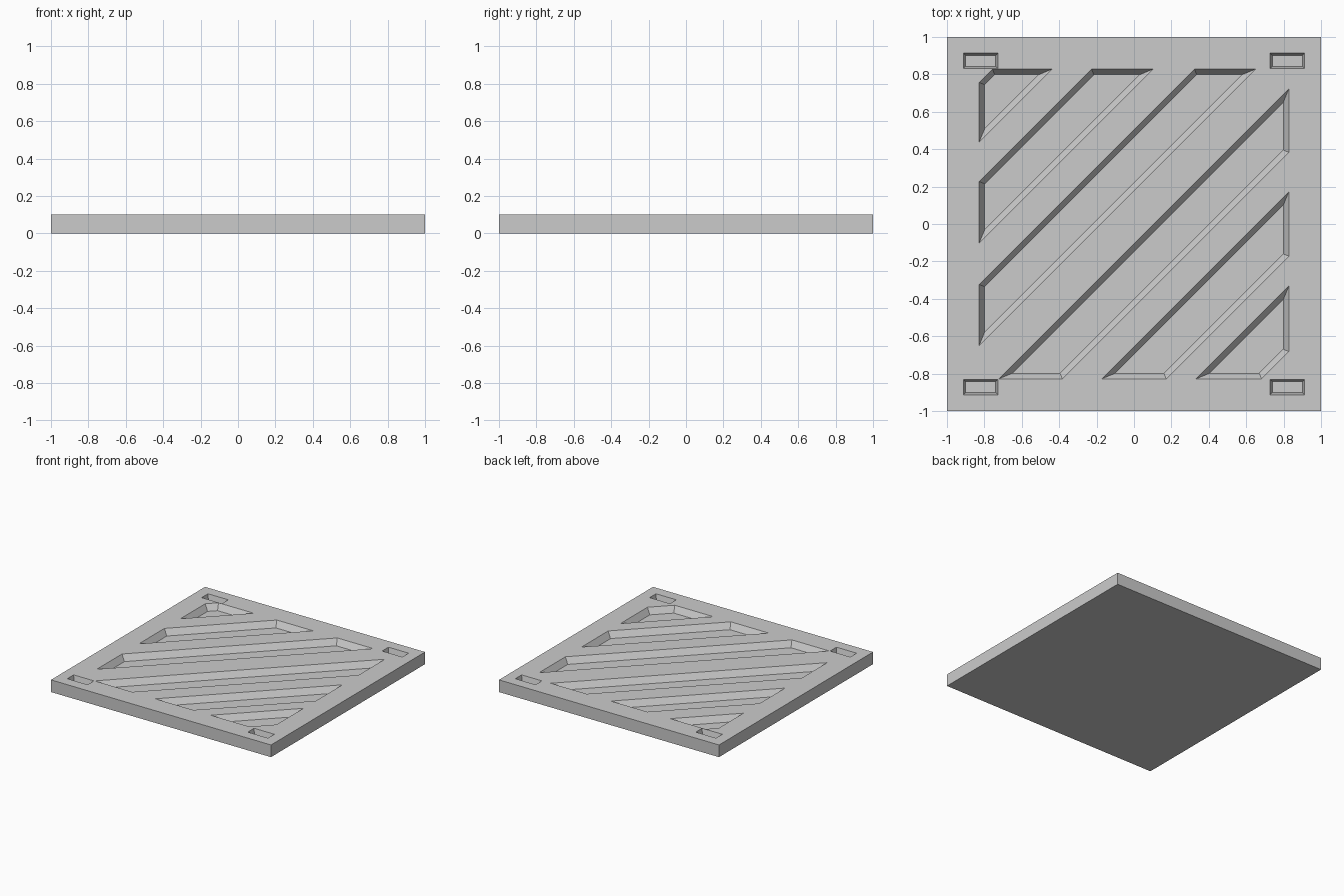
import bpy, bmesh

if "Cube" in bpy.data.objects:
    bpy.data.objects.remove(bpy.data.objects["Cube"])

TOP, DEPTH = 0.1, 0.05


def prism(bm, loops):
    """Closed solid through matching (points, z) loops, bottom to top."""
    rings = [[bm.verts.new((x, y, z)) for x, y in pts] for pts, z in loops]
    n = len(rings[0])
    bm.faces.new(rings[0][::-1])
    bm.faces.new(rings[-1])
    for a, b in zip(rings, rings[1:]):
        for i in range(n):
            j = (i + 1) % n
            bm.faces.new((a[i], a[j], b[j], b[i]))


def make(name, solids):
    bm = bmesh.new()
    for s in solids:
        prism(bm, s)
    bmesh.ops.recalc_face_normals(bm, faces=bm.faces)
    me = bpy.data.meshes.new(name)
    bm.to_mesh(me)
    bm.free()
    ob = bpy.data.objects.new(name, me)
    bpy.context.collection.objects.link(ob)
    return ob


def rect(cx, cy, w, h):
    return [(cx - w, cy - h), (cx + w, cy - h), (cx + w, cy + h), (cx - w, cy + h)]


def diagonal(c, h):
    """Ends of the line y - x = c inside a square of half size h."""
    return [(-h, c - h), (h - c, h)] if c > 0 else [(-h - c, -h), (h, h + c)]


def band(lo, hi, inset):
    h, d = 0.828 - inset, inset * 1.414
    return diagonal(lo + d, h) + diagonal(hi - d, h)[::-1]


# diagonal grooves with sloping walls
grooves = [(1.265, 1.585), (0.725, 1.055), (0.178, 0.505),
           (-0.445, -0.105), (-1.0, -0.655), (-1.51, -1.16)]
cuts = [[(band(lo, hi, 0.03), TOP - DEPTH), (band(lo, hi, 0), TOP),
         (band(lo, hi, 0), TOP + 0.1)] for lo, hi in grooves]

# corner pockets
for sx in (-1, 1):
    for sy in (-1, 1):
        outer = rect(0.82 * sx, 0.872 * sy, 0.092, 0.041)
        inner = rect(0.82 * sx, 0.872 * sy, 0.08, 0.029)
        cuts.append([(inner, TOP - DEPTH), (outer, TOP), (outer, TOP + 0.1)])

plate = make("floor_plate", [[(rect(0, 0, 1, 1), 0), (rect(0, 0, 1, 1), TOP)]])
cutter = make("groove_cutter", cuts)
cutter.hide_render = True
cutter.hide_viewport = True
mod = plate.modifiers.new("grooves", "BOOLEAN")
mod.operation = "DIFFERENCE"
mod.solver = "EXACT"
mod.object = cutter
